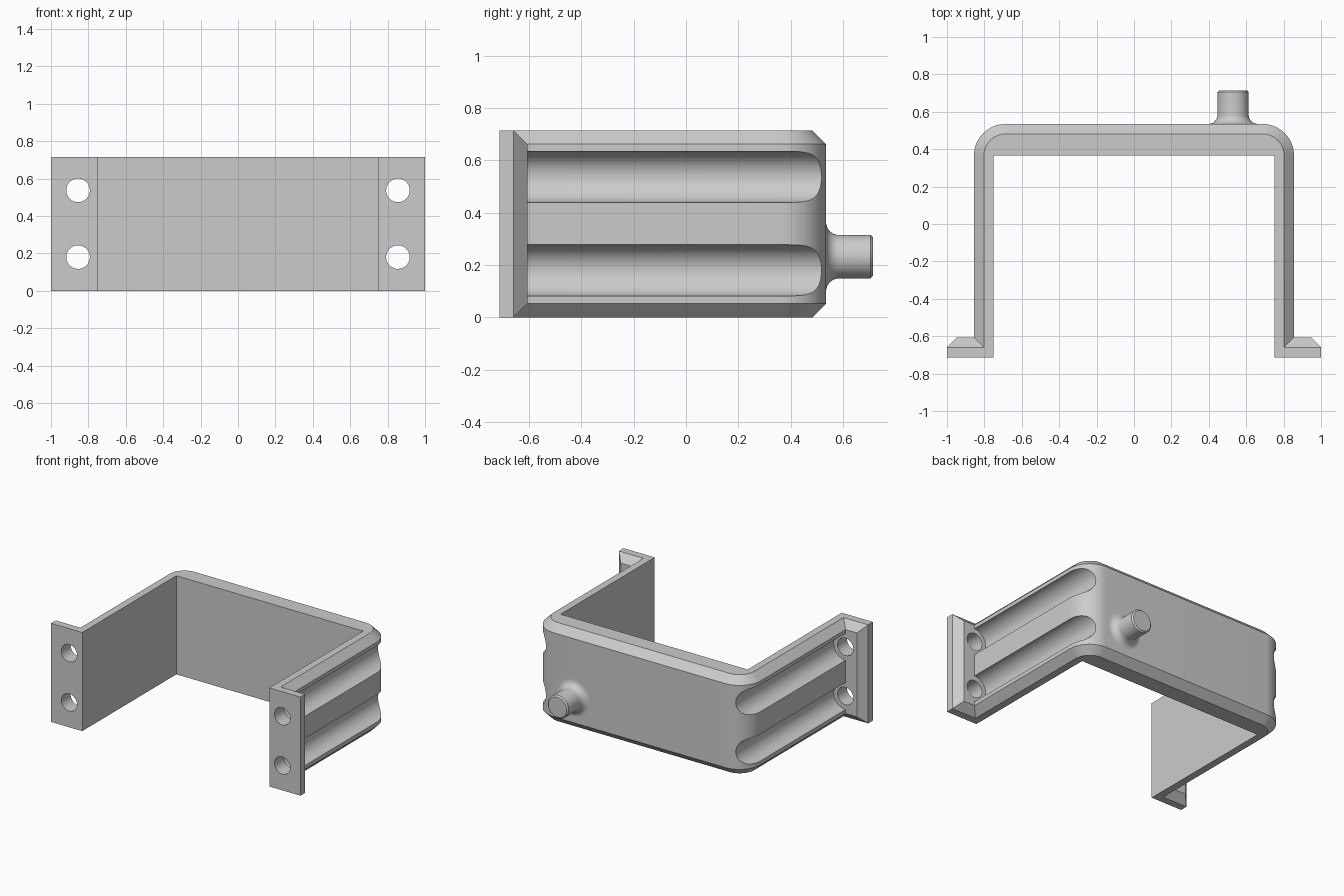
import bpy
import bmesh
from math import sin, cos, pi, radians
from mathutils import Matrix, Vector

if "Cube" in bpy.data.objects:
    bpy.data.objects.remove(bpy.data.objects["Cube"])

HEIGHT, CHAMFER = 0.715, 0.053
FRONT, FLANGE_BACK = -0.713, -0.606
INNER_X, INNER_Y = 0.75, 0.365
OUTER_X, OUTER_Y, CORNER = 0.856, 0.535, 0.17
HOLE_Z = (0.18, 0.537)

grey = bpy.data.materials.new("Plain Grey")
grey.use_nodes = True
grey.diffuse_color = (0.6, 0.6, 0.6, 1)
grey.node_tree.nodes["Principled BSDF"].inputs["Base Color"].default_value = (0.6, 0.6, 0.6, 1)


def make_object(name, bm):
    bmesh.ops.recalc_face_normals(bm, faces=bm.faces[:])
    mesh = bpy.data.meshes.new(name)
    bm.to_mesh(mesh)
    bm.free()
    mesh.materials.append(grey)
    obj = bpy.data.objects.new(name, mesh)
    bpy.context.collection.objects.link(obj)
    return obj


def activate(obj):
    bpy.ops.object.select_all(action='DESELECT')
    obj.select_set(True)
    bpy.context.view_layer.objects.active = obj


def add_rod(bm, x, z, radius, y0, y1):
    place = Matrix.Translation((x, (y0 + y1) / 2, z)) @ Matrix.Rotation(pi / 2, 4, 'X')
    bmesh.ops.create_cone(bm, cap_ends=True, segments=64, radius1=radius,
                          radius2=radius, depth=y1 - y0, matrix=place)


def cut(target, name, bm):
    cutter = make_object(name, bm)
    cutter.hide_render = True
    activate(target)
    mod = target.modifiers.new(name, 'BOOLEAN')
    mod.operation, mod.solver, mod.object = 'DIFFERENCE', 'EXACT', cutter
    bpy.ops.object.modifier_apply(modifier=mod.name)
    bpy.data.objects.remove(cutter)


# Half outline from inner front to back corner: full size, then at top and bottom
rim = (1.0, FLANGE_BACK - CHAMFER)
half = [((INNER_X, INNER_Y),) * 2, ((INNER_X, FRONT),) * 2, ((1.0, FRONT),) * 2, (rim, rim),
        ((1.0 - CHAMFER, FLANGE_BACK), rim),
        ((OUTER_X, FLANGE_BACK), (OUTER_X - CHAMFER, FLANGE_BACK - CHAMFER))]
for i in range(17):
    a = pi / 2 * i / 16
    half.append(tuple((OUTER_X - CORNER + r * cos(a), OUTER_Y - CORNER + r * sin(a))
                      for r in (CORNER, CORNER - CHAMFER)))
outline = half + [tuple((-x, y) for x, y in pair) for pair in reversed(half)]

# Bracket body: chamfered layers joined into a solid
bm = bmesh.new()
layers = []
for z, size in ((0, 1), (CHAMFER, 0), (HEIGHT - CHAMFER, 0), (HEIGHT, 1)):
    layers.append([bm.verts.new((*pair[size], z)) for pair in outline])
for low, high in zip(layers, layers[1:]):
    for i in range(len(outline)):
        bm.faces.new((low[i - 1], low[i], high[i], high[i - 1]))
bm.faces.new(layers[0])
bm.faces.new(layers[-1])
bmesh.ops.remove_doubles(bm, verts=bm.verts[:], dist=0.0001)
bmesh.ops.dissolve_limit(bm, angle_limit=radians(1), verts=bm.verts[:], edges=bm.edges[:])
bracket = make_object("bracket_body", bm)

# Rounded channels along the outer sides
bm = bmesh.new()
for side in (-1, 1):
    for z in HOLE_Z:
        add_rod(bm, side * 0.859, z, 0.098, FLANGE_BACK + 0.0005, 0.7)
cut(bracket, "channel_cutter", bm)

# Screw holes through the flanges
bm = bmesh.new()
for side in (-1, 1):
    for z in HOLE_Z:
        add_rod(bm, side * 0.855, z, 0.063, -0.8, -0.5)
cut(bracket, "hole_cutter", bm)

# Back pin with a flared base and chamfered tip
PIN, FILLET, LENGTH = 0.083, 0.05, 0.18
profile = [(PIN + FILLET * (1 - sin(a)), FILLET * (1 - cos(a)))
           for a in (pi / 2 * i / 10 for i in range(11))]
profile += [(PIN, LENGTH - 0.01), (PIN - 0.01, LENGTH), (0, LENGTH)]
bm = bmesh.new()
verts = [bm.verts.new((0.53 + r, OUTER_Y + h, 0.232)) for r, h in profile]
edges = [bm.edges.new(pair) for pair in zip(verts, verts[1:])]
bmesh.ops.spin(bm, geom=verts + edges, cent=Vector((0.53, 0, 0.232)), axis=(0, 1, 0),
               angle=2 * pi, steps=48, use_merge=True)
bmesh.ops.remove_doubles(bm, verts=bm.verts[:], dist=0.0001)
# Close the base so the pin is solid
bmesh.ops.holes_fill(bm, edges=[e for e in bm.edges if e.is_boundary], sides=0)
pin = make_object("back_pin", bm)

for obj in (bracket, pin):
    activate(obj)
    bpy.ops.object.shade_smooth_by_angle(angle=radians(30))
